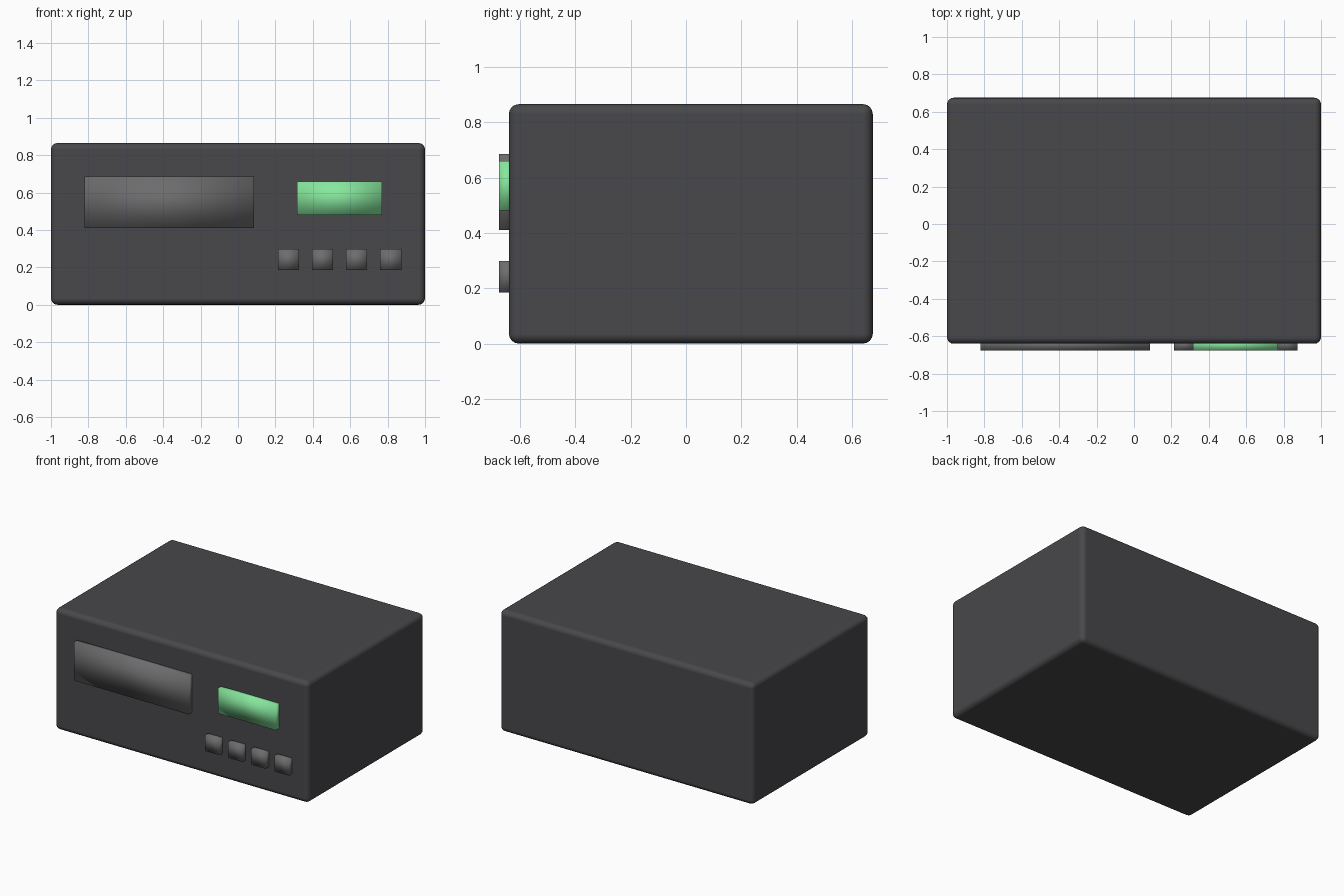
import bpy

cube = bpy.data.objects.get("Cube")
if cube:
    bpy.data.objects.remove(cube, do_unlink=True)


def material(name, color):
    mat = bpy.data.materials.new(name)
    mat.use_nodes = True
    mat.diffuse_color = (*color, 1)
    bsdf = next(n for n in mat.node_tree.nodes if n.type == 'BSDF_PRINCIPLED')
    bsdf.inputs["Base Color"].default_value = (*color, 1)
    return mat


def box(name, low, high, mat):
    """Smooth-shaded box spanning two opposite corners."""
    center = [(a + b) / 2 for a, b in zip(low, high)]
    bpy.ops.mesh.primitive_cube_add(size=1, location=center)
    obj = bpy.context.object
    obj.name = name
    obj.scale = [b - a for a, b in zip(low, high)]
    bpy.ops.object.transform_apply(location=False, rotation=False, scale=True)
    bpy.ops.object.shade_smooth()
    obj.data.materials.append(mat)
    return obj


casing_mat = material("dark_casing", (0.065, 0.065, 0.07))
grey_mat = material("grey_plastic", (0.15, 0.15, 0.155))
green_mat = material("green_display", (0.24, 0.8, 0.34))

FRONT = -0.675   # face of the raised panels
INNER = -0.62    # panels sink slightly into the casing

# Casing with rounded edges
casing = box("casing", (-1, -0.64, 0), (1, 0.675, 0.865), casing_mat)
bevel = casing.modifiers.new("rounded_edges", 'BEVEL')
bevel.width = 0.035
bevel.segments = 4
bevel.harden_normals = True

# Front panel and display
box("front_panel", (-0.82, FRONT, 0.41), (0.085, INNER, 0.685), grey_mat)
box("display", (0.315, FRONT, 0.48), (0.77, INNER, 0.66), green_mat)

# Row of buttons
for i in range(4):
    x = 0.27 + i * 0.182
    box(f"button_{i + 1}", (x - 0.057, FRONT, 0.185),
        (x + 0.057, INNER, 0.298), grey_mat)
